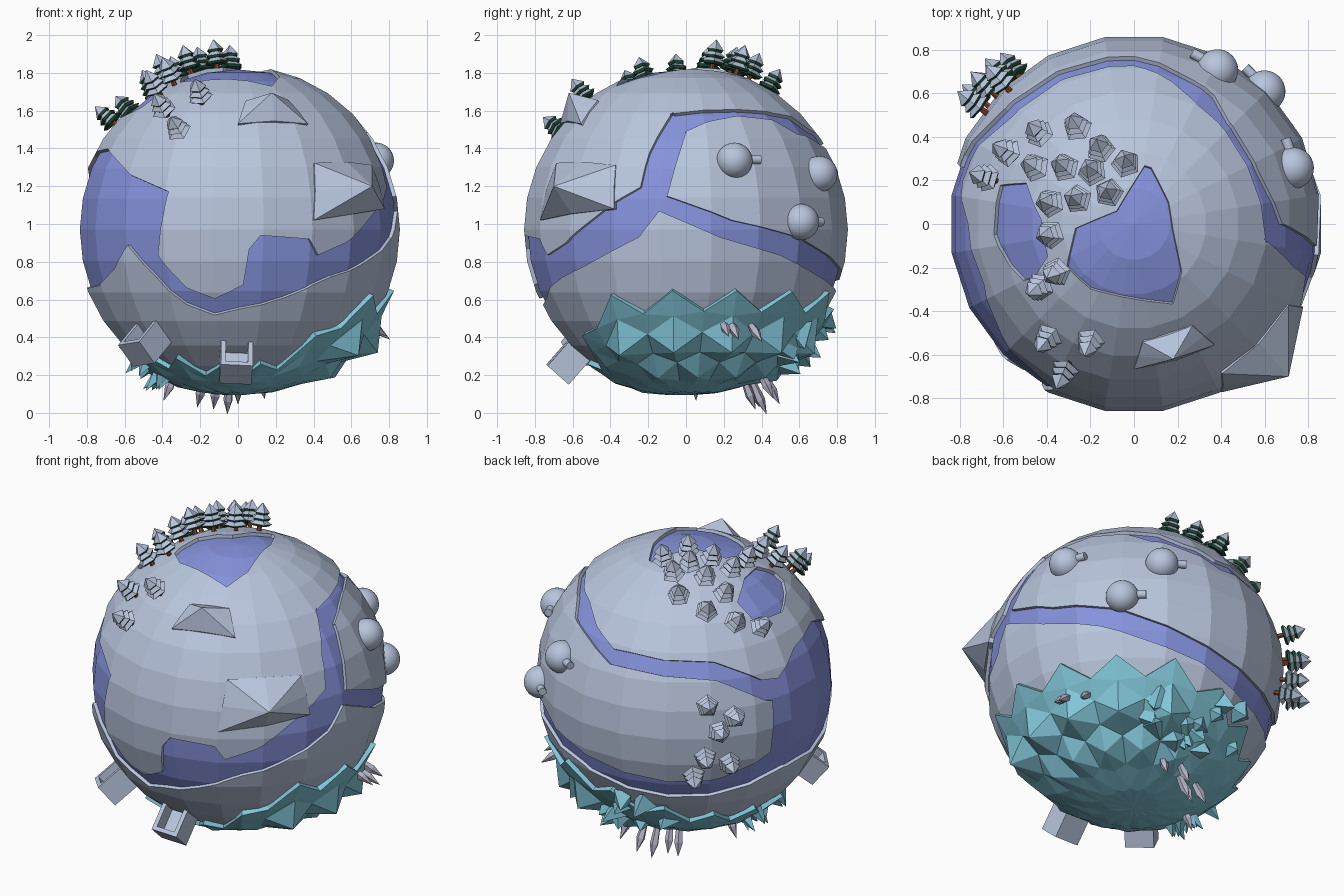
import bpy, bmesh, math, random
from mathutils import Vector, Matrix

if "Cube" in bpy.data.objects:
    bpy.data.objects.remove(bpy.data.objects["Cube"])

random.seed(4)
CENTRE = Vector((0, 0, 0.97))
R = 0.868          # land radius
WATER = 0.848      # water radius


def material(name, rgb):
    m = bpy.data.materials.new(name)
    m.diffuse_color = (*rgb, 1)
    m.use_nodes = True
    m.node_tree.nodes["Principled BSDF"].inputs["Base Color"].default_value = m.diffuse_color
    return m


SNOW = material("snow", (0.48, 0.56, 0.72))
BLUE = material("frozen water", (0.24, 0.29, 0.72))
ICE = material("teal ice", (0.22, 0.56, 0.68))
GREEN = material("pine green", (0.015, 0.08, 0.04))
BROWN = material("trunk brown", (0.22, 0.06, 0.02))
CRYSTAL = material("pale crystal", (0.48, 0.46, 0.58))


def ae(az, el):
    """Unit direction from azimuth and elevation in degrees."""
    a, e = math.radians(az), math.radians(el)
    return Vector((math.cos(a) * math.cos(e), math.sin(a) * math.cos(e), math.sin(e)))


def top(x, y, r=R):
    """Direction of a point seen in the top view."""
    return Vector((x, y, math.sqrt(max(r * r - x * x - y * y, 0)))).normalized()


def frame(d, r=0.0, roll=0.0):
    """Matrix with z pointing outward along d, y towards north."""
    d = d.normalized()
    east = Vector((0, 0, 1)).cross(d).normalized()
    north = d.cross(east)
    m = Matrix((east, north, d)).transposed().to_4x4()
    return Matrix.Translation(d * r) @ m @ Matrix.Rotation(math.radians(roll), 4, 'Z')


def finish(name, bm, mats):
    bmesh.ops.recalc_face_normals(bm, faces=bm.faces[:])
    me = bpy.data.meshes.new(name)
    bm.to_mesh(me)
    bm.free()
    for m in mats:
        me.materials.append(m)
    ob = bpy.data.objects.new(name, me)
    ob.location = CENTRE
    bpy.context.collection.objects.link(ob)
    return ob


def cone(bm, m, r0, r1, z0, z1, n, mat=0):
    res = bmesh.ops.create_cone(bm, cap_ends=True, segments=n, radius1=r0, radius2=r1,
                                depth=z1 - z0, matrix=m @ Matrix.Translation((0, 0, (z0 + z1) / 2)))
    for f in {f for v in res['verts'] for f in v.link_faces}:
        f.material_index = mat


def ball(name, radius, mat):
    bm = bmesh.new()
    bmesh.ops.create_uvsphere(bm, u_segments=20, v_segments=16, radius=radius,
                              matrix=Matrix.Rotation(math.radians(9), 4, 'Z'))
    return finish(name, bm, [mat])


# Planet: a snow sphere with river and lake channels cut down to a water sphere
ball("water", WATER, BLUE)
land = ball("snow_land", R, SNOW)


def carve(name, pairs):
    """Cut a channel whose two banks are given as pairs of directions."""
    bm = bmesh.new()
    rings = [[bm.verts.new(p) for p in (a * 1.2, b * 1.2, b * 0.65, a * 0.65)] for a, b in pairs]
    for s, t in zip(rings, rings[1:]):
        for k in range(4):
            bm.faces.new((s[k], s[(k + 1) % 4], t[(k + 1) % 4], t[k]))
    bm.faces.new(rings[0])
    bm.faces.new(rings[-1])
    bmesh.ops.triangulate(bm, faces=bm.faces[:])
    cut = finish(name, bm, [SNOW])
    cut.hide_render = True
    mod = land.modifiers.new(name, 'BOOLEAN')
    mod.operation, mod.solver, mod.object = 'DIFFERENCE', 'EXACT', cut
    bpy.context.view_layer.objects.active = land
    bpy.ops.object.modifier_apply(modifier=mod.name)
    bpy.data.objects.remove(cut)


def banks(rows):
    return [(ae(a, b), ae(c, d)) for a, b, c, d in rows]


# Left lake and front river, running round to the right side
carve("front_river", banks([
    (162, 16, 160, -20), (180, 27, 180, -21), (202, 30, 205, -20), (226, 19.5, 218, -14),
    (244, 13.5, 227, -5.5), (240, -9, 238, -17), (250, -21, 249, -27.5), (261, -25, 260, -31.5),
    (272, -20, 270, -29.5), (274, -7, 277, -28), (278, -2, 288, -25), (296, -3.3, 299, -20),
    (300, -9, 307, -17), (312, -4.6, 320, -13), (331, 8, 343, -2.6),
    (343, 15.3, 352, 8.6), (345, 28, 353.4, 13), (353.4, 46, 360, 37)]))
# Upper river round the back
carve("upper_river", banks([
    (352, 45, 357, 36), (10, 47, 12, 42), (27, 47.4, 24, 44), (50, 45.5, 47, 42),
    (62, 44, 58, 36), (75, 38, 75, 32), (90, 32, 90, 26), (115, 31, 115, 25),
    (138, 30, 138, 23), (158, 20, 158, 12), (170, 18, 170, 8)]))
# Lower river round the back
carve("lower_river", banks([
    (348, 13.5, 347, 8), (16.7, 3.3, 12, -2.6), (43.6, -2.6, 36, -9), (74, -12.6, 78, -21),
    (100, -18, 100, -27), (120, -20, 120, -29), (140, -19, 140, -28), (160, -11, 160, -23),
    (172, -8, 172, -20)]))
# Two lakes near the top
carve("top_lake", [(top(a, b), top(c, d)) for a, b, c, d in [
    (0.05, 0.27, 0.08, 0.26), (-0.08, 0.06, 0.16, 0.1), (-0.27, -0.02, 0.18, -0.03),
    (-0.31, -0.2, 0.22, -0.22), (-0.2, -0.3, 0.18, -0.37)]])
carve("small_lake", [(top(a, b), top(c, d)) for a, b, c, d in [
    (-0.62, 0.18, -0.5, 0.19), (-0.65, -0.05, -0.43, 0.02),
    (-0.57, -0.2, -0.4, -0.15), (-0.51, -0.26, -0.46, -0.25)]])

# Ice cap under the planet: jagged rim, with big facets on the right side
RIM = [(0, -25), (70, -26), (90, -32), (110, -38), (135, -44), (180, -48), (225, -52),
       (265, -60), (290, -56), (300, -49), (312, -39), (320, -31), (330, -27), (360, -25)]


def rim(az):
    for (a, e), (b, g) in zip(RIM, RIM[1:]):
        if a <= az <= b:
            return e + (g - e) * (az - a) / (b - a)


bm = bmesh.new()
N = 30
cols = []
for i in range(N):
    az, odd = (i * 12 + 7) % 360, i % 2
    big = 1.0 if az <= 90 or az >= 325 else 0.12
    e = rim(az) + (4 if odd else -4)
    rows = [(0, 0.85), (0, 0.890), (0.14, 0.890),
            (0.29, 0.888 + 0.10 * big * odd), (0.45, 0.888 + 0.05 * big * (1 - odd)),
            (0.63, 0.884), (0.81, 0.880)]
    cols.append([bm.verts.new(ae(az, e + (-90 - e) * t) * r) for t, r in rows])
pole = bm.verts.new((0, 0, -0.876))
for i in range(N):
    a, b = cols[i], cols[(i + 1) % N]
    for k in range(len(a) - 1):
        bm.faces.new((a[k], b[k], b[k + 1], a[k + 1]))
    bm.faces.new((a[-1], b[-1], pole))
bmesh.ops.triangulate(bm, faces=[f for f in bm.faces if len(f.verts) == 4])
finish("ice_cap", bm, [ICE])

# Clusters of ice spikes: azimuth, elevation, spread, count, width
bm = bmesh.new()
for az, el, spread, count, wide in [(188, -55, 9, 10, 0.05), (98, -44, 12, 8, 0.08), (70, -46, 10, 6, 0.1)]:
    for _ in range(count):
        d = ae(az + random.uniform(-spread, spread) * 1.5, el + random.uniform(-spread, spread))
        tilt = Matrix.Rotation(random.uniform(-0.4, 0.4), 4, 'X') @ Matrix.Rotation(random.uniform(-0.4, 0.4), 4, 'Y')
        cone(bm, frame(d, 0.86, random.uniform(0, 90)) @ tilt, wide, 0.0005, 0, random.uniform(0.09, 0.14), 4)
finish("ice_spikes", bm, [ICE])

# Pale crystals
bm = bmesh.new()
for x, y, z, tip in [(-0.05, 0.38, -0.87, 1.068), (-0.12, 0.34, -0.88, 1.03), (0.0, 0.45, -0.84, 1.05),
                     (-0.2, 0.36, -0.87, 1.04), (0.13, 0.43, -0.83, 1.02), (-0.37, 0.05, -0.85, 0.99),
                     (0.72, 0.25, -0.52, 1.03), (0.70, 0.38, -0.56, 1.03), (0.70, 0.20, -0.50, 1.0)]:
    m = frame(Vector((x, y, z)))
    cone(bm, m, 0.017, 0.026, 0.86, tip - 0.08, 5)
    cone(bm, m, 0.026, 0.0005, tip - 0.08, tip, 5)
finish("crystals", bm, [CRYSTAL])

# Pine trees: trunk and three snowy tiers with green undersides
spots = [top(x, y, 0.95) for x, y in [
    (-0.45, 0.43), (-0.27, 0.46), (-0.6, 0.34), (-0.47, 0.27), (-0.33, 0.27), (-0.16, 0.36),
    (-0.2, 0.25), (-0.04, 0.29), (-0.12, 0.15), (-0.27, 0.12), (-0.4, 0.1), (-0.7, 0.22),
    (-0.4, -0.05), (-0.37, -0.23), (-0.45, -0.3), (-0.41, -0.54), (-0.21, -0.56), (-0.33, -0.7)]]
spots += [ae(a, e) for a, e in [(133, 14), (143, 9), (137, 4), (132, -6), (141, -9), (128, -14)]]
bm = bmesh.new()
for d in spots:
    m = frame(d, 0.85, random.uniform(0, 72))
    cone(bm, m, 0.015, 0.013, 0, 0.06, 6, 2)
    for z, r in ((0.05, 0.069), (0.083, 0.06), (0.116, 0.048)):
        cone(bm, m, r * 0.8, r * 0.95, z - 0.006, z + 0.006, 5, 1)
        cone(bm, m, r, 0.0005 if z > 0.1 else r * 0.35, z + 0.006, z + (0.062 if z > 0.1 else 0.036), 5, 0)
finish("pine_trees", bm, [SNOW, GREEN, BROWN])

# Two mountains: foot loop with rounded edges rising to a sharp peak
for name, foot, peak in [
    ("right_mountain", [(0.4, -0.68, 0.35), (0.705, -0.37, 0.34), (0.775, -0.38, 0.11), (0.4, -0.77, 0.05)],
     (0.71, -0.7, 0.23)),
    ("upper_mountain", [(0.0, -0.665, 0.56), (0.37, -0.555, 0.56), (0.27, -0.47, 0.69), (0.04, -0.54, 0.68)],
     (0.18, -0.62, 0.725))]:
    bm = bmesh.new()
    p = bm.verts.new(peak)
    corners = [Vector(c).normalized() for c in foot]
    loop = []
    for k, c in enumerate(corners):
        loop += [c, (c + corners[(k + 1) % 4]).normalized()]
    low = [bm.verts.new(c * 0.872) for c in loop]
    deep = [bm.verts.new(c * 0.82) for c in loop]
    for k in range(8):
        j = (k + 1) % 8
        bm.faces.new((low[k], low[j], p))
        bm.faces.new((deep[k], deep[j], low[j], low[k]))
    finish(name, bm, [SNOW])

# Hollow snow boxes on the lower front, openings facing up the slope
for name, d, roll in [("left_snow_box", (-0.49, -0.52, -0.60), 8),
                      ("right_snow_box", (-0.01, -0.63, -0.71), -4)]:
    bm = bmesh.new()
    bmesh.ops.create_cube(bm, size=1, matrix=Matrix.Diagonal((0.17, 0.22, 0.15, 1)))
    lid = max(bm.faces, key=lambda f: f.calc_center_median().z)
    bmesh.ops.inset_individual(bm, faces=[lid], thickness=0.036)
    hole = bmesh.ops.extrude_discrete_faces(bm, faces=[lid])['faces'][0]
    bmesh.ops.translate(bm, vec=(0, 0, -0.09), verts=hole.verts[:])
    m = frame(Vector(d), 0.915, roll) @ Matrix.Rotation(-math.pi / 2, 4, 'X')
    bmesh.ops.transform(bm, matrix=m, verts=bm.verts[:])
    finish(name, bm, [SNOW])

# Round snow huts with a short entrance tunnel
bm = bmesh.new()
for x, y, z in [(0.74, 0.26, 0.37), (0.39, 0.72, 0.30), (0.59, 0.6, 0.04)]:
    m = frame(Vector((x, y, z)), 0.855)
    bmesh.ops.create_uvsphere(bm, u_segments=28, v_segments=18, radius=0.096, matrix=m)
    cone(bm, m @ Matrix.Translation((0, 0, 0.015)) @ Matrix.Rotation(math.pi / 2, 4, 'Y'), 0.024, 0.024, 0.05, 0.14, 10)
huts = finish("snow_huts", bm, [SNOW])
bpy.ops.object.select_all(action='DESELECT')
huts.select_set(True)
bpy.context.view_layer.objects.active = huts
bpy.ops.object.shade_smooth_by_angle(angle=math.radians(40))
